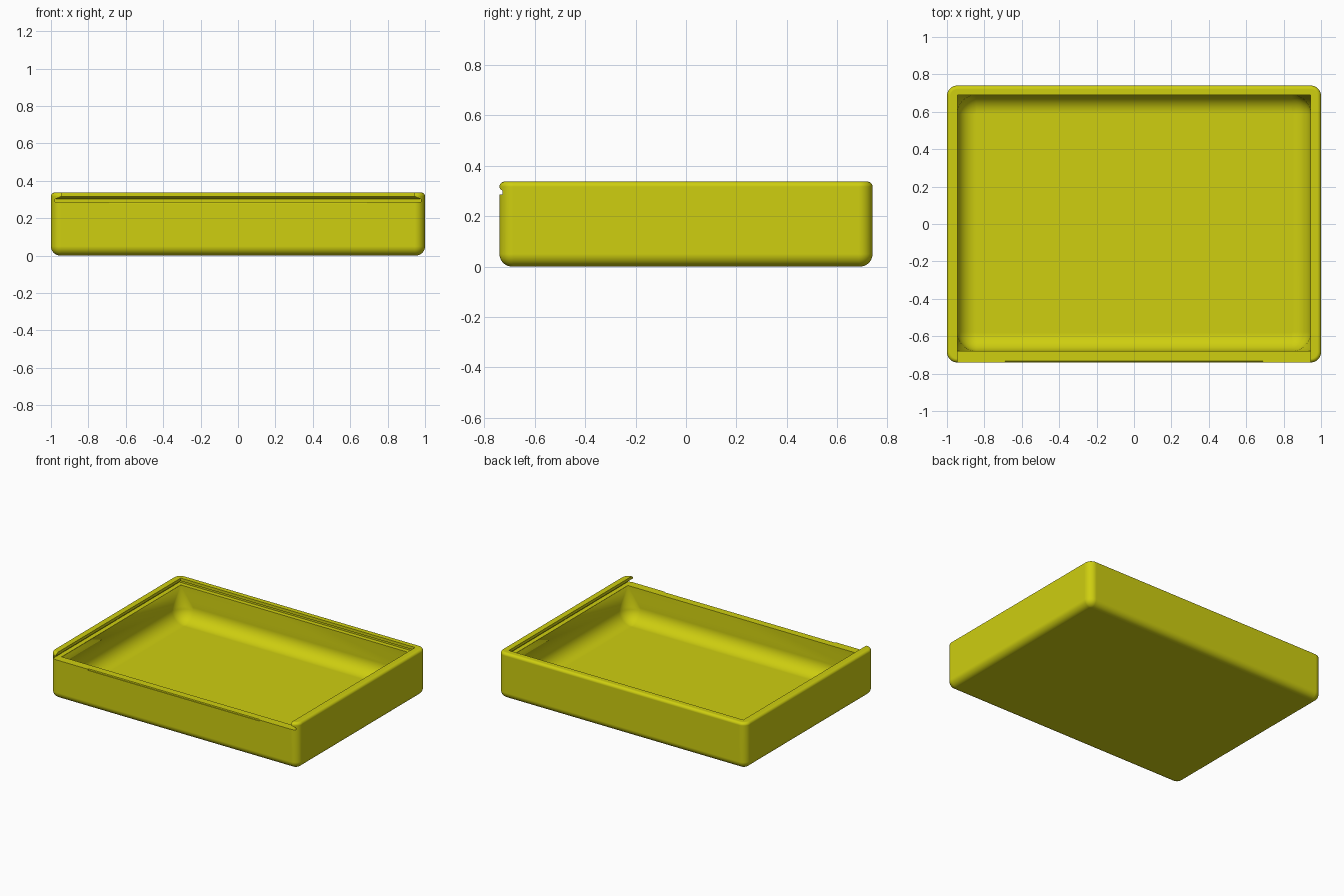
import bpy, bmesh, math

if "Cube" in bpy.data.objects:
    bpy.data.objects.remove(bpy.data.objects["Cube"], do_unlink=True)

yellow = bpy.data.materials.new("yellow plastic")
yellow.use_nodes = True
colour = (0.62, 0.62, 0.005, 1)
yellow.diffuse_color = colour
yellow.node_tree.nodes["Principled BSDF"].inputs["Base Color"].default_value = colour

STEPS = 8


def ring(bm, x, front, back, radius, z):
    """Rounded rectangle of vertices at one height."""
    verts = []
    corners = [(1, back, 1), (-1, back, 1), (-1, front, -1), (1, front, -1)]
    for quarter, (sx, y, sy) in enumerate(corners):
        for i in range(STEPS + 1):
            a = math.pi / 2 * (quarter + i / STEPS)
            verts.append(bm.verts.new((sx * (x - radius) + radius * math.cos(a),
                                       y - sy * radius + radius * math.sin(a), z)))
    return verts


def loft(name, sections):
    """Closed solid through a stack of rounded rectangles."""
    bm = bmesh.new()
    rings = [ring(bm, *s) for s in sections]
    for low, high in zip(rings, rings[1:]):
        for i in range(len(low)):
            j = (i + 1) % len(low)
            bm.faces.new((low[i], low[j], high[j], high[i]))
    bm.faces.new(rings[0][::-1])
    bm.faces.new(rings[-1])
    bmesh.ops.remove_doubles(bm, verts=bm.verts, dist=1e-5)
    bmesh.ops.recalc_face_normals(bm, faces=bm.faces)
    mesh = bpy.data.meshes.new(name)
    bm.to_mesh(mesh)
    bm.free()
    mesh.materials.append(yellow)
    obj = bpy.data.objects.new(name, mesh)
    bpy.context.collection.objects.link(obj)
    return obj


X, Y, TOP, LEDGE = 1.0, 0.74, 0.337, 0.287
angles = [math.pi / 2 * i / STEPS for i in range(STEPS + 1)]

# Outer shell: full round underneath, small round on the top edge
sections = []
for a in angles:
    d = 0.05 * (1 - math.sin(a))
    sections.append((X - d, d - Y, Y - d, 0.055 - d, 0.05 * (1 - math.cos(a))))
for a in angles:
    d = 0.02 * (1 - math.cos(a))
    sections.append((X - d, d - Y, Y - d, 0.055 - d, TOP - 0.02 + 0.02 * math.sin(a)))
tray = loft("tray", sections)

# Pocket: square at the rim, blending into a rounded floor
FLOOR, R = 0.05, 0.1
sections = []
for a in angles:
    d = R * (1 - math.sin(a))
    sections.append((0.945 - d, d - 0.68, 0.69 - d, R + 0.002 - d,
                     FLOOR + R * (1 - math.cos(a))))
sections += [(0.945, -0.68, 0.69, 0, LEDGE - 0.002), (0.945, -0.68, 0.69, 0, LEDGE + 0.006)]
pocket = loft("pocket_cutter", sections)

# Undercut lid track, open at the front
slot = loft("lid_track_cutter", [
    (0.978, -1, 0.722, 0, LEDGE),
    (0.978, -1, 0.722, 0, 0.302),
    (0.945, -1, 0.69, 0, 0.316),
    (0.945, -1, 0.69, 0, 0.4)])

# Shallow finger relief along the front lip
relief = loft("front_relief_cutter", [
    (0.69, -0.8, -0.734, 0, 0.279),
    (0.69, -0.8, -0.73, 0, 0.295)])

bpy.context.view_layer.objects.active = tray
for cutter in (pocket, slot, relief):
    mod = tray.modifiers.new(cutter.name, "BOOLEAN")
    mod.operation = "DIFFERENCE"
    mod.solver = "EXACT"
    mod.object = cutter
    bpy.ops.object.modifier_apply(modifier=mod.name)
    bpy.data.objects.remove(cutter, do_unlink=True)

# Smooth rounds with crisp track edges
bpy.ops.object.select_all(action="DESELECT")
tray.select_set(True)
bpy.ops.object.shade_smooth_by_angle(angle=math.radians(30))
weighted = tray.modifiers.new("even_shading", "WEIGHTED_NORMAL")
weighted.keep_sharp = True
